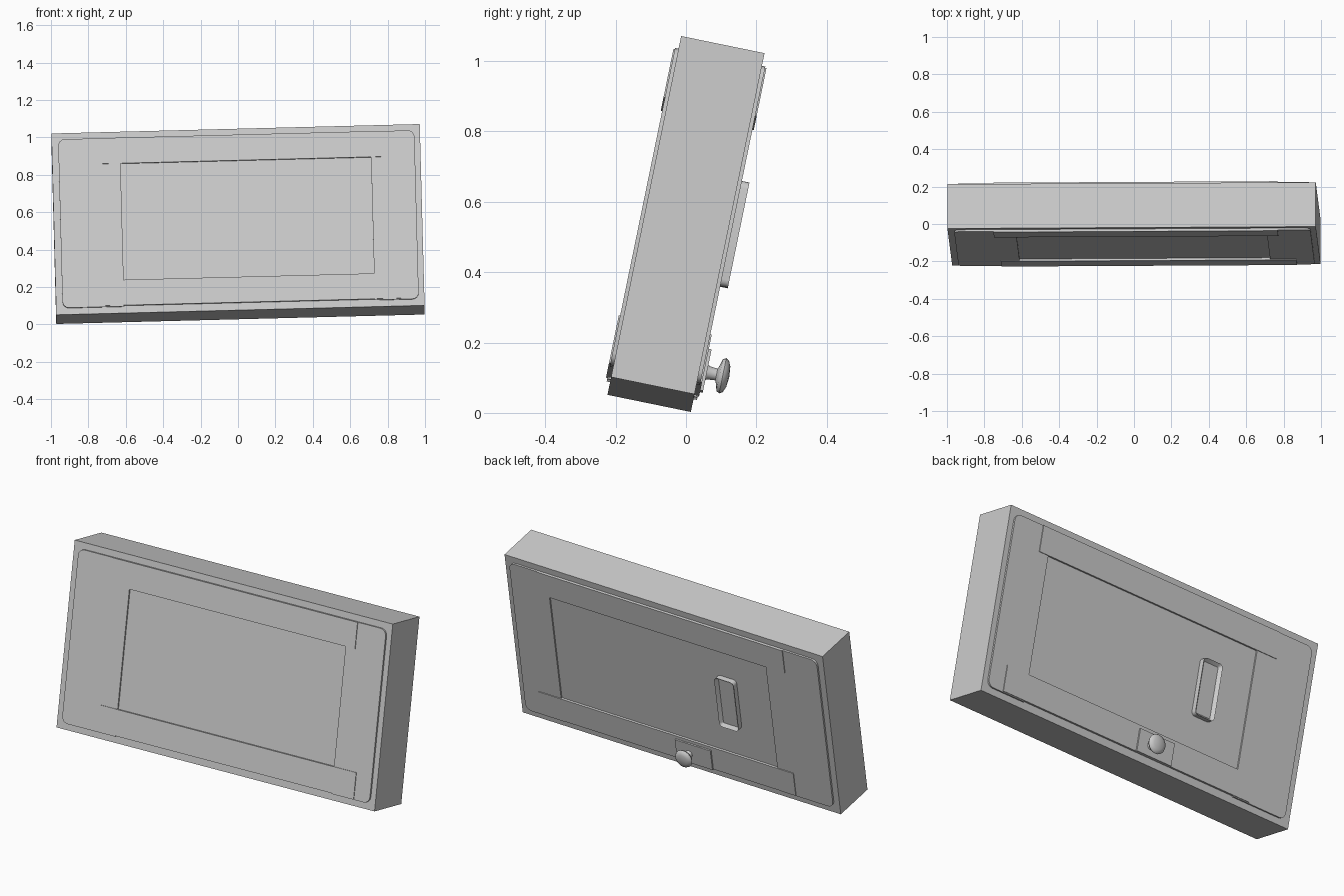
import bpy, bmesh, math
from mathutils import Matrix, Vector

cube = bpy.data.objects.get("Cube")
if cube:
    bpy.data.objects.remove(cube, do_unlink=True)

# One plain grey for everything
grey = bpy.data.materials.new("plain_grey")
grey.use_nodes = True
colour = (0.6, 0.6, 0.6, 1)
grey.diffuse_color = colour
grey.node_tree.nodes["Principled BSDF"].inputs["Base Color"].default_value = colour

# The upright model leans back and rolls slightly
POSE = (Matrix.Translation((0, 0, 0.537))
        @ Matrix.Rotation(math.radians(-11.6), 4, 'X')
        @ Matrix.Rotation(math.radians(-1.5), 4, 'Y'))
HALF = 0.121  # half the frame depth


def finish(name, bm, smooth=None):
    bmesh.ops.recalc_face_normals(bm, faces=bm.faces)
    mesh = bpy.data.meshes.new(name)
    bm.to_mesh(mesh)
    bm.free()
    mesh.materials.append(grey)
    obj = bpy.data.objects.new(name, mesh)
    bpy.context.collection.objects.link(obj)
    obj.matrix_world = POSE
    if smooth:
        bpy.ops.object.select_all(action='DESELECT')
        obj.select_set(True)
        bpy.context.view_layer.objects.active = obj
        bpy.ops.object.shade_smooth_by_angle(angle=math.radians(smooth))
    return obj


def block(x0, x1, y0, y1, z0, z1):
    bm = bmesh.new()
    bmesh.ops.create_cube(bm, size=1)
    for v in bm.verts:
        v.co = Vector(((x0, x1)[v.co.x > 0], (y0, y1)[v.co.y > 0], (z0, z1)[v.co.z > 0]))
    return bm


def round_corners(bm, test, radius):
    edges = [e for e in bm.edges
             if abs(e.verts[0].co.y - e.verts[1].co.y) > 0.01 and test(e.verts[0].co)]
    bmesh.ops.bevel(bm, geom=edges, offset=radius, segments=4, profile=0.5, affect='EDGES')


# Outer frame
finish("outer_frame", block(-0.985, 0.985, -HALF, HALF, -0.495, 0.495))

# Central pane, slightly sunk behind the rails and stiles
d = HALF + 0.002
finish("centre_pane", block(-0.65, 0.75, -d, d, -0.34, 0.34))

# Side panels with rounded outer corners
d = HALF + 0.010
for name, x0, x1 in (("right_panel", -0.95, -0.62), ("left_panel", 0.72, 0.955)):
    bm = block(x0, x1, -d, d, -0.46, 0.46)
    round_corners(bm, lambda co: abs(co.x) > 0.8, 0.035)
    finish(name, bm, 30)

# Rails overlapping the side panels
d = HALF + 0.014
finish("top_rail", block(-0.74, 0.78, -d, d, 0.32, 0.46))
finish("bottom_rail", block(-0.72, 0.86, -d, d, -0.455, -0.316))

# Shallow cup pull on the back
bm = block(-0.415, -0.295, HALF, HALF + 0.032, -0.145, 0.16)
round_corners(bm, lambda co: True, 0.02)
bm.normal_update()
outer = max(bm.faces, key=lambda f: f.calc_center_median().y)
bmesh.ops.inset_region(bm, faces=[outer], thickness=0.015, depth=0)
bmesh.ops.translate(bm, verts=outer.verts, vec=(0, -0.018, 0))
finish("back_pull", bm, 30)

# Latch plate on the back
finish("latch_plate", block(-0.21, 0.01, HALF, HALF + 0.022, -0.455, -0.335))

# Turned knob: (radius, distance from back face)
profile = [(0.024, 0.015), (0.019, 0.028), (0.017, 0.050), (0.030, 0.055), (0.046, 0.059),
           (0.051, 0.068), (0.046, 0.077), (0.030, 0.084), (0, 0.087)]
bm = bmesh.new()
verts = [bm.verts.new((-0.07 + r, HALF + h, -0.40)) for r, h in profile]
edges = [bm.edges.new(pair) for pair in zip(verts, verts[1:])]
bmesh.ops.spin(bm, geom=verts + edges, cent=(-0.07, 0, -0.40), axis=(0, 1, 0),
               angle=math.tau, steps=24)
bmesh.ops.remove_doubles(bm, verts=bm.verts, dist=0.0005)
finish("knob", bm, 50)
